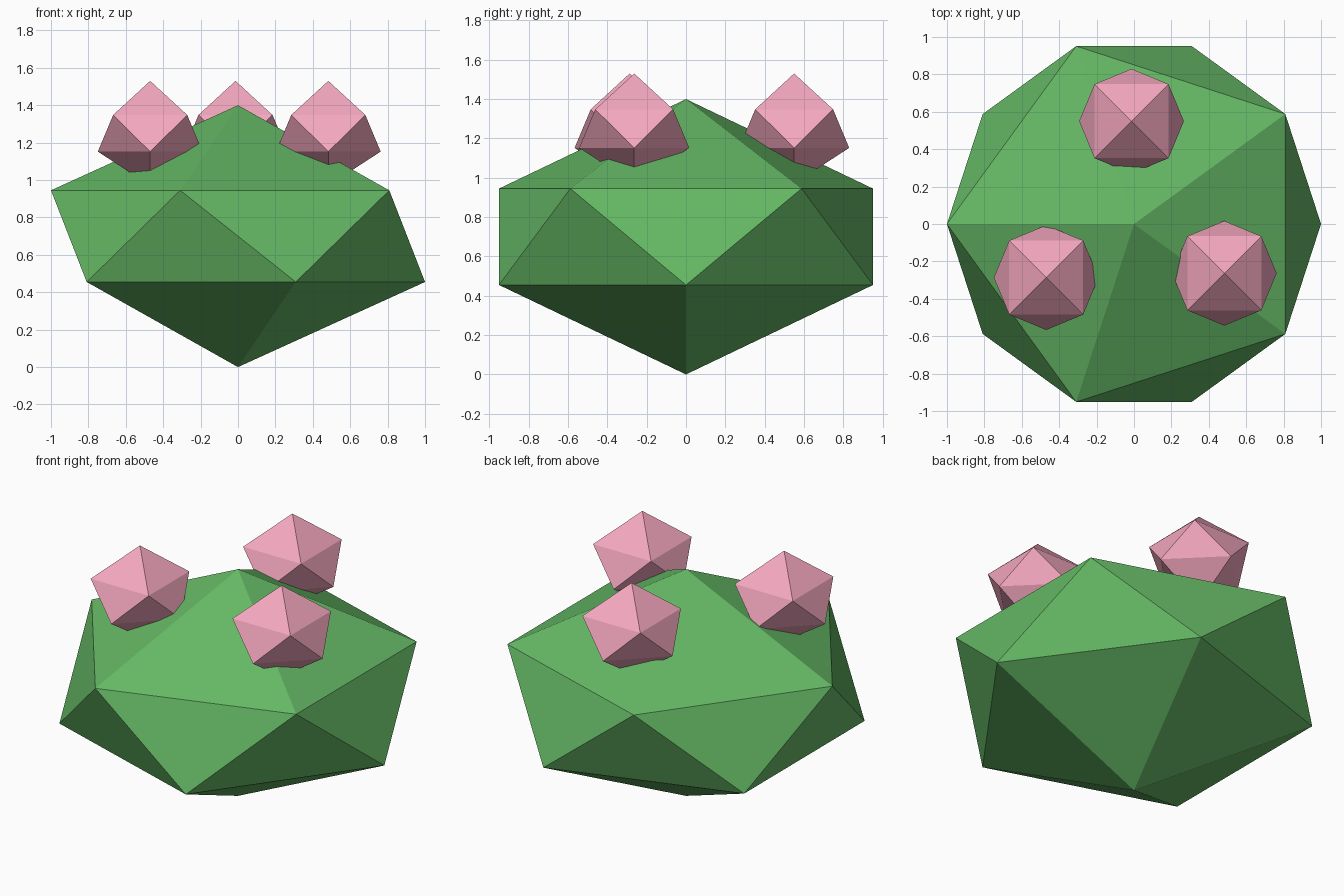
import bpy, bmesh
from math import cos, sin, pi

if "Cube" in bpy.data.objects:
    bpy.data.objects.remove(bpy.data.objects["Cube"])


def material(name, rgb):
    m = bpy.data.materials.new(name)
    m.diffuse_color = (*rgb, 1)
    m.use_nodes = True
    m.node_tree.nodes["Principled BSDF"].inputs["Base Color"].default_value = m.diffuse_color
    return m


def faceted_ball(name, sides, radius, height, location, mat):
    """Two poles and two staggered rings joined by triangles; origin at the bottom pole."""
    bm = bmesh.new()
    bottom = bm.verts.new((0, 0, 0))
    top = bm.verts.new((0, 0, height))

    def ring(z, offset):
        angles = [offset + 2 * pi * i / sides for i in range(sides)]
        return [bm.verts.new((radius * cos(a), radius * sin(a), z)) for a in angles]

    low = ring(height * 0.325, 0)
    high = ring(height * 0.675, pi / sides)
    for i in range(sides):
        j = (i + 1) % sides
        bm.faces.new((bottom, low[j], low[i]))
        bm.faces.new((low[i], low[j], high[i]))
        bm.faces.new((high[i], low[j], high[j]))
        bm.faces.new((high[i], high[j], top))
    bmesh.ops.recalc_face_normals(bm, faces=bm.faces)
    mesh = bpy.data.meshes.new(name)
    bm.to_mesh(mesh)
    bm.free()
    mesh.materials.append(mat)
    ob = bpy.data.objects.new(name, mesh)
    ob.location = location
    bpy.context.collection.objects.link(ob)
    return ob


green = material("leaf_green", (0.13, 0.48, 0.13))
pink = material("blossom_pink", (0.91, 0.39, 0.52))

# Five-sided bush body
faceted_ball("bush", 5, 1.0, 1.4, (0, 0, 0), green)

# Three four-sided blossoms evenly spaced around the top
for k in range(3):
    a = 1.595 + k * 2 * pi / 3
    faceted_ball(f"blossom_{k + 1}", 4, 0.28, 0.56,
                 (0.55 * cos(a), 0.55 * sin(a), 0.97), pink)
